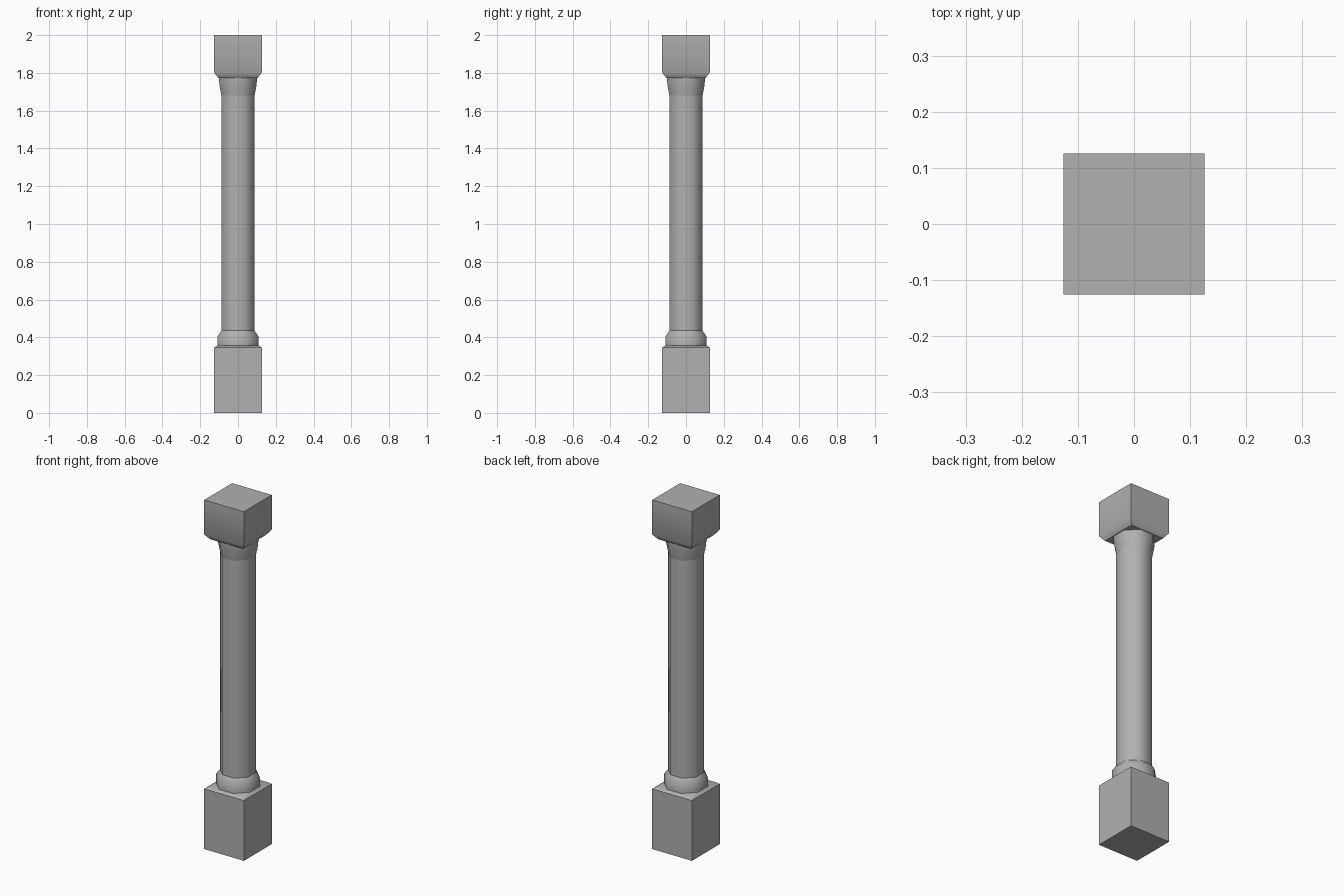
import bpy, bmesh
from math import pi, cos, sin, radians

if "Cube" in bpy.data.objects:
    bpy.data.objects.remove(bpy.data.objects["Cube"])

# Dark grey stone
stone = bpy.data.materials.new("stone")
stone.diffuse_color = (0.44, 0.44, 0.44, 1)
stone.use_nodes = True
stone.node_tree.nodes["Principled BSDF"].inputs["Base Color"].default_value = stone.diffuse_color


def column_part(name, sides, profile, caps=False, smooth=60):
    """Stack regular polygons; profile = (half width across flats, z)."""
    bm = bmesh.new()
    rings = []
    for half, z in profile:
        r = half / cos(pi / sides)
        angles = [(i + 0.5) * 2 * pi / sides for i in range(sides)]
        rings.append([bm.verts.new((r * cos(a), r * sin(a), z)) for a in angles])
    for low, high in zip(rings, rings[1:]):
        for i in range(sides):
            j = (i + 1) % sides
            bm.faces.new((low[i], low[j], high[j], high[i]))
    if caps:
        bm.faces.new(rings[0][::-1])
        bm.faces.new(rings[-1])
    mesh = bpy.data.meshes.new(name)
    bm.to_mesh(mesh)
    bm.free()
    mesh.materials.append(stone)
    obj = bpy.data.objects.new(name, mesh)
    bpy.context.collection.objects.link(obj)
    bpy.ops.object.select_all(action='DESELECT')
    obj.select_set(True)
    bpy.context.view_layer.objects.active = obj
    bpy.ops.object.shade_smooth_by_angle(angle=radians(smooth))
    return obj


# Square plinth with a softly chamfered top
column_part("base_block", 4, [(0.126, 0), (0.126, 0.345), (0.108, 0.357)], caps=True, smooth=45)

# Octagonal collar, shaft and flared neck, shaded smooth
column_part("base_collar", 8, [(0.108, 0.357), (0.108, 0.405), (0.088, 0.435)])
column_part("shaft", 8, [(0.088, 0.435), (0.088, 1.68)])
column_part("capital_neck", 8, [(0.088, 1.68), (0.099, 1.74), (0.1, 1.773)])

# Square capital with a softly chamfered underside
column_part("capital_block", 4, [(0.104, 1.773), (0.126, 1.802), (0.126, 2.0)], caps=True, smooth=45)
